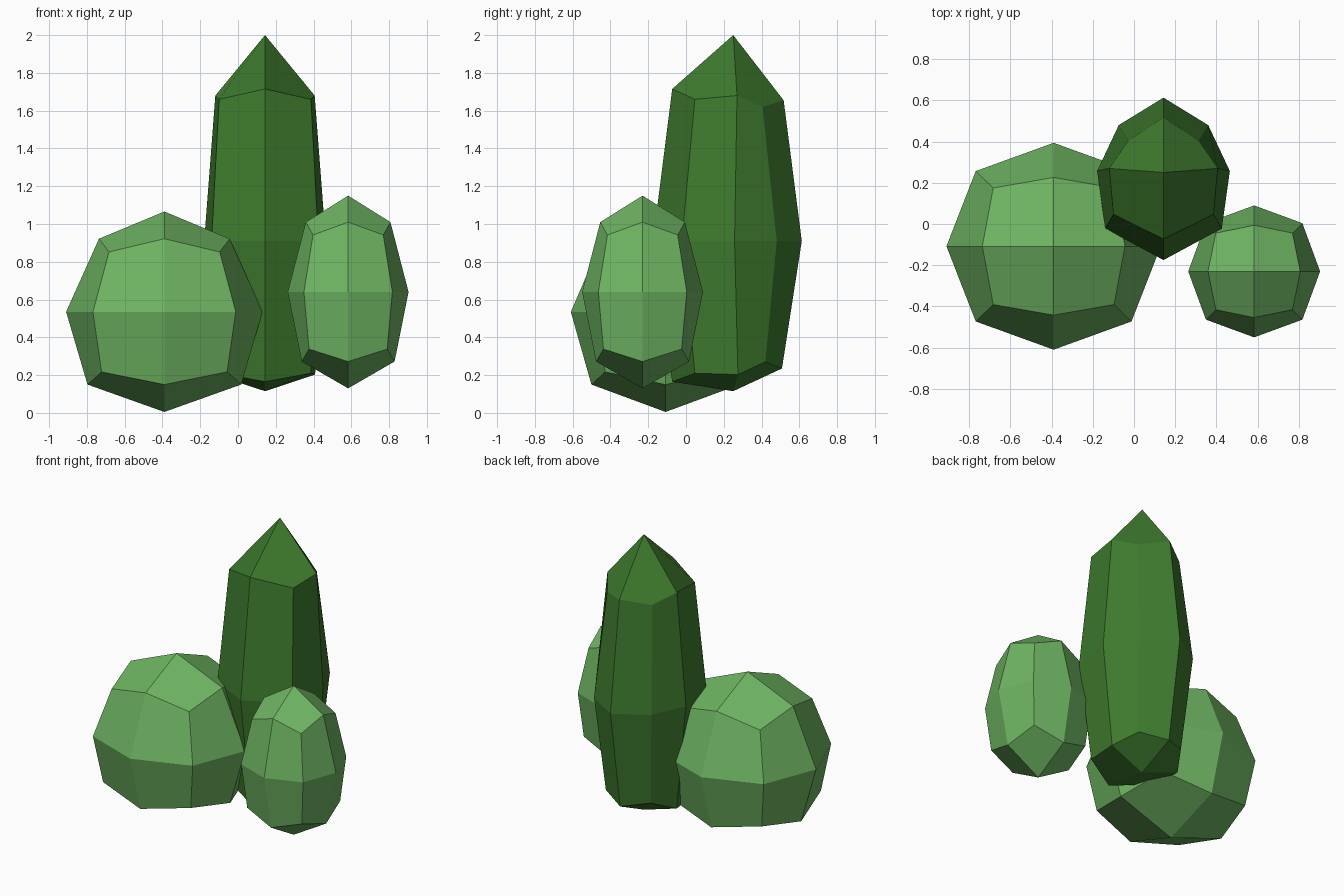
import bpy, bmesh

if "Cube" in bpy.data.objects:
    bpy.data.objects.remove(bpy.data.objects["Cube"])


def material(name, rgb):
    m = bpy.data.materials.new(name)
    m.diffuse_color = (*rgb, 1)
    m.use_nodes = True
    m.node_tree.nodes["Principled BSDF"].inputs["Base Color"].default_value = m.diffuse_color
    return m


LIGHT = material("light green", (0.156, 0.456, 0.122))
DARK = material("dark green", (0.048, 0.195, 0.027))


def lobe(name, mat, place):
    """Once-subdivided cube; place(i, j, k) positions each grid point (-1, 0, 1)."""
    bm = bmesh.new()
    bmesh.ops.create_cube(bm, size=2)
    bmesh.ops.subdivide_edges(bm, edges=bm.edges[:], cuts=1, use_grid_fill=True)
    for v in bm.verts:
        v.co = place(*(round(c) for c in v.co))
    bmesh.ops.recalc_face_normals(bm, faces=bm.faces[:])
    me = bpy.data.meshes.new(name)
    bm.to_mesh(me)
    bm.free()
    me.materials.append(mat)
    bpy.context.collection.objects.link(bpy.data.objects.new(name, me))


def round_bush(name, center, shape):
    # shape[k] = (face height, edge radius, edge height, corner radius, corner height)
    cx, cy, squash = center

    def place(i, j, k):
        pole, edge_r, edge_z, corner_r, corner_z = shape[k]
        n = abs(i) + abs(j)
        r, z = ((0, pole), (edge_r, edge_z), (corner_r, corner_z))[n]
        return cx + i * r, cy + j * r * squash, z

    lobe(name, LIGHT, place)


# Round bushes
round_bush("large_bush", (-0.39, -0.108, 0.965), {
    1: (1.066, 0.346, 0.922, 0.293, 0.852),
    0: (0.535, 0.52, 0.535, 0.378, 0.535),
    -1: (0.005, 0.407, 0.15, 0.332, 0.217)})
round_bush("small_bush", (0.583, -0.23, 1.0), {
    1: (1.15, 0.224, 1.01, 0.186, 0.942),
    0: (0.64, 0.32, 0.64, 0.234, 0.64),
    -1: (0.13, 0.246, 0.272, 0.207, 0.338)})

# Tall pointed bush: (side, front/back, level) -> half width, y, z
TALL = {
    (0, 0, 1): (0, 0.25, 2.0), (1, 0, 1): (0.263, 0.27, 1.68),
    (0, -1, 1): (0, -0.073, 1.715), (1, -1, 1): (0.243, 0.047, 1.66),
    (0, 1, 1): (0, 0.517, 1.655), (1, 1, 1): (0.17, 0.405, 1.62),
    (1, 0, 0): (0.322, 0.257, 0.91),
    (0, -1, 0): (0, -0.175, 0.91), (1, -1, 0): (0.283, -0.022, 0.91),
    (0, 1, 0): (0, 0.613, 0.91), (1, 1, 0): (0.217, 0.48, 0.91),
    (0, 0, -1): (0, 0.25, 0.115), (1, 0, -1): (0.265, 0.275, 0.203),
    (0, -1, -1): (0, -0.073, 0.165), (1, -1, -1): (0.243, 0.047, 0.21),
    (0, 1, -1): (0, 0.508, 0.235), (1, 1, -1): (0.17, 0.42, 0.27)}


def place_tall(i, j, k):
    w, y, z = TALL[abs(i), j, k]
    return 0.143 + i * w, y, z


lobe("tall_bush", DARK, place_tall)
